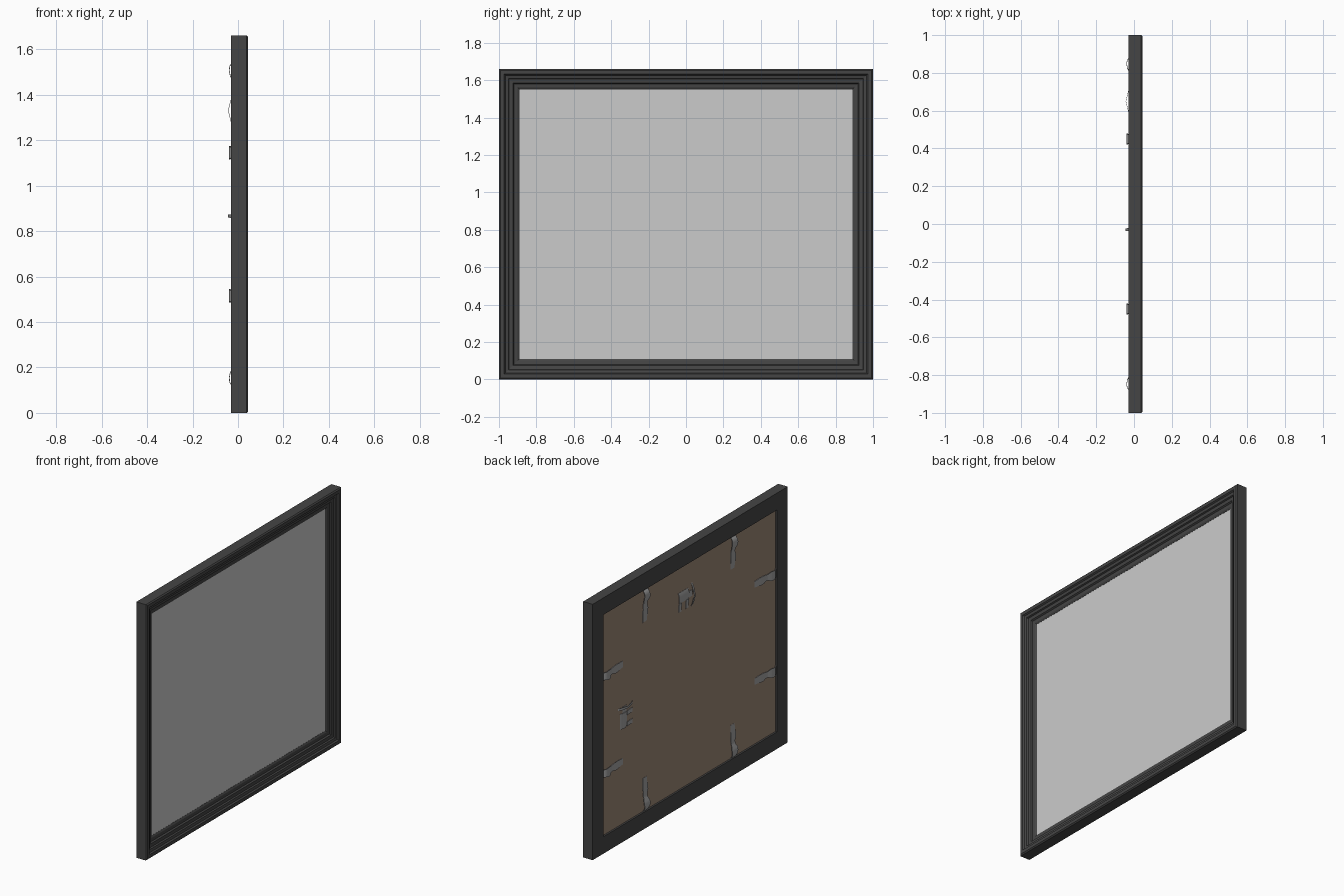
import bpy
import bmesh
from math import radians
from mathutils import Vector

cube = bpy.data.objects.get("Cube")
if cube:
    bpy.data.objects.remove(cube, do_unlink=True)

HEIGHT = 1.66
MID = HEIGHT / 2
BORDER = 0.11       # width of the moulding
BOARD_X = -0.018    # rear surface of the backing board


def material(name, color):
    mat = bpy.data.materials.new(name)
    mat.use_nodes = True
    mat.diffuse_color = (*color, 1)
    mat.node_tree.nodes["Principled BSDF"].inputs["Base Color"].default_value = (*color, 1)
    return mat


black = material("black wood", (0.06, 0.06, 0.06))
grey = material("pale grey pane", (0.6, 0.6, 0.6))
brown = material("brown board", (0.33, 0.24, 0.178))
metal = material("grey metal", (0.36, 0.36, 0.36))


def finish(name, bm, mat):
    bmesh.ops.recalc_face_normals(bm, faces=bm.faces)
    mesh = bpy.data.meshes.new(name)
    bm.to_mesh(mesh)
    bm.free()
    mesh.materials.append(mat)
    obj = bpy.data.objects.new(name, mesh)
    bpy.context.collection.objects.link(obj)
    return obj


def slab(name, x0, x1, mat):
    """Upright sheet that fills the opening, tucked slightly into the moulding."""
    bm = bmesh.new()
    bmesh.ops.create_cube(bm, size=1)
    size = Vector((x1 - x0, 2 - 2 * BORDER + 0.004, HEIGHT - 2 * BORDER + 0.004))
    for v in bm.verts:
        v.co = v.co * size + Vector(((x0 + x1) / 2, 0, MID))
    return finish(name, bm, mat)


def strip(name, origin, along, across, path, thickness=0.003):
    """Bent metal strip: path holds (distance, x, half width)."""
    bm = bmesh.new()
    origin, along, across = Vector(origin), Vector(along), Vector(across)
    rows = []
    for t, x, w in path:
        centre = origin + along * t + Vector((x, 0, 0))
        rows.append([bm.verts.new(centre + across * s * w) for s in (-1, 1)])
    for a, b in zip(rows, rows[1:]):
        bm.faces.new((a[0], a[1], b[1], b[0]))
    bmesh.ops.recalc_face_normals(bm, faces=bm.faces)
    bmesh.ops.solidify(bm, geom=bm.faces[:], thickness=thickness)
    obj = finish(name, bm, metal)
    bpy.ops.object.select_all(action='DESELECT')
    obj.select_set(True)
    bpy.context.view_layer.objects.active = obj
    bpy.ops.object.shade_smooth_by_angle(angle=radians(40))
    return obj


# Mitred moulding: (inset from the outer edge, x), swept round four corners
profile = [(0, -0.03), (0, 0.038), (0.007, 0.045), (0.028, 0.045), (0.034, 0.036),
           (0.05, 0.032), (0.054, 0.023), (0.074, 0.02), (0.08, 0.011),
           (0.1, 0.009), (BORDER, 0.003), (BORDER, -0.03)]
bm = bmesh.new()
corners = []
for sy, sz in ((-1, -1), (1, -1), (1, 1), (-1, 1)):
    corners.append([bm.verts.new((x, sy * (1 - d), MID + sz * (MID - d))) for d, x in profile])
n = len(profile)
for c in range(4):
    a, b = corners[c], corners[(c + 1) % 4]
    for i in range(n):
        j = (i + 1) % n
        bm.faces.new((a[i], a[j], b[j], b[i]))
finish("frame_moulding", bm, black)

# Front pane and backing board
slab("front_pane", -0.002, 0.002, grey)
slab("backing_board", BOARD_X, -0.004, brown)

# Spring clips, two on each side of the opening
clip_path = [(-0.002, -0.019, 0.024), (0.012, -0.03, 0.024), (0.025, -0.038, 0.026),
             (0.045, -0.04, 0.03), (0.065, -0.036, 0.03), (0.085, -0.027, 0.02),
             (0.105, -0.023, 0.02), (0.13, -0.026, 0.026), (0.16, -0.025, 0.026),
             (0.185, -0.021, 0.022), (0.215, -0.019, 0.02)]
for side, s in (("right", -1), ("left", 1)):
    for level, t in (("lower", -1), ("upper", 1)):
        strip(f"{side}_{level}_side_clip", (0, s * (1 - BORDER), MID + t * 0.315),
              (0, -s, 0), (0, 0, 1), clip_path)
        strip(f"{side}_{level}_edge_clip", (0, s * 0.45, MID + t * (MID - BORDER)),
              (0, 0, -t), (0, 1, 0), clip_path)


# Hangers: bowed plate on two legs, with a narrow peaked loop beside it
def hanger(name, origin, a, b):
    origin, a, b = Vector(origin), Vector(a), Vector(b)
    plate = [(-0.015, -0.022, 0.045), (0.005, -0.027, 0.05),
             (0.03, -0.028, 0.05), (0.055, -0.02, 0.05)]
    strip(name + "_plate", origin - a * 0.03, b, a, plate)
    for leg, offset in (("outer", -0.066), ("inner", 0.006)):
        strip(f"{name}_{leg}_leg", origin + a * offset, b, a,
              [(-0.07, -0.019, 0.014), (-0.04, -0.021, 0.014), (-0.014, -0.0225, 0.014)])
    strip(name + "_loop", origin + a * 0.056, b, a,
          [(-0.075, -0.02, 0.006), (-0.055, -0.03, 0.008), (0, -0.044, 0.007),
           (0.055, -0.03, 0.008), (0.075, -0.02, 0.006)], 0.002)
    strip(name + "_bridge", origin + a * 0.037, b, a,
          [(-0.01, -0.022, 0.022), (0.01, -0.024, 0.022), (0.03, -0.022, 0.022)])


hanger("top_hanger", (0, 0.026, 1.33), (0, -1, 0), (0, 0, 1))
hanger("side_hanger", (0, 0.65, 0.81), (0, 0, 1), (0, 1, 0))
